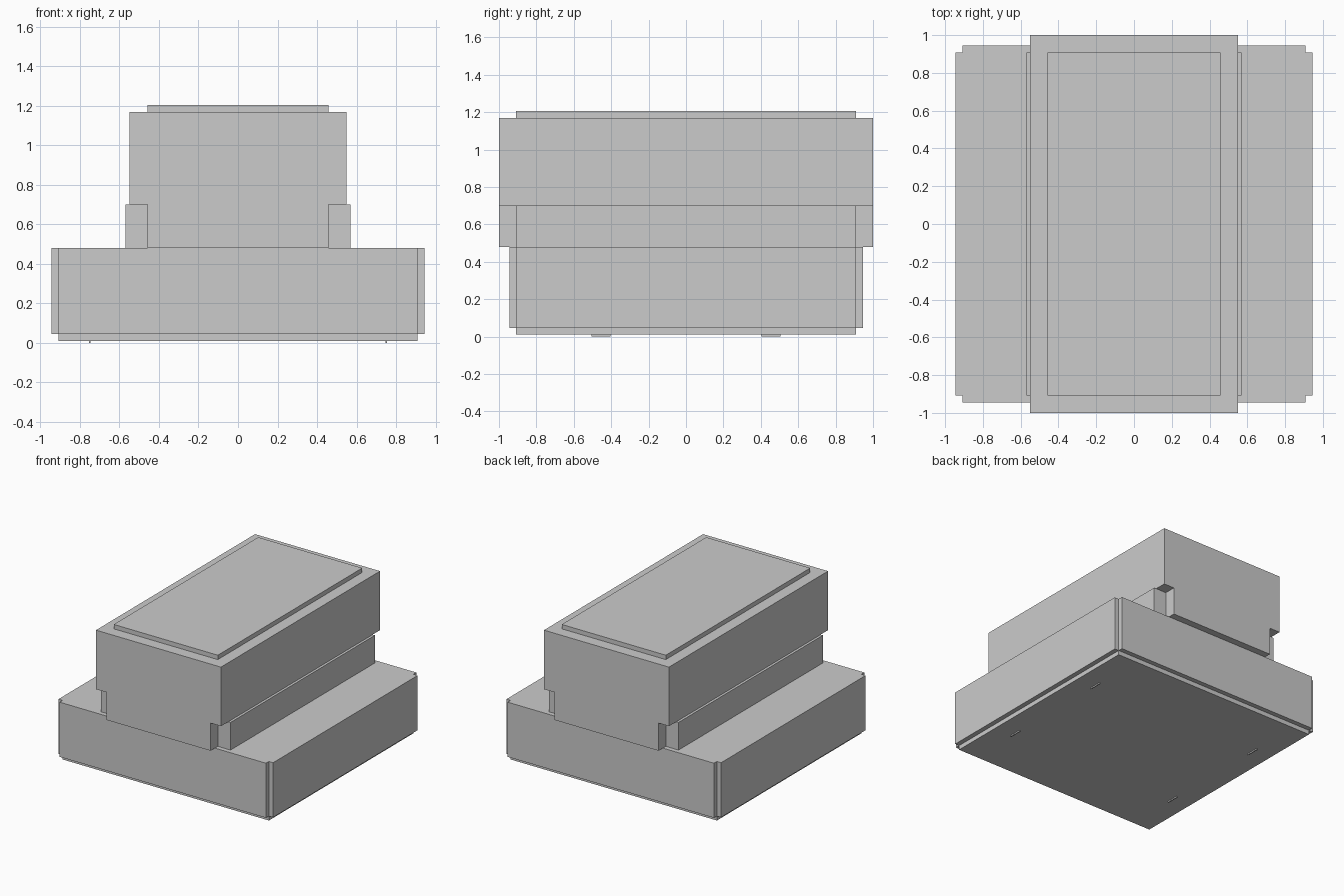
import bpy
import bmesh

if "Cube" in bpy.data.objects:
    bpy.data.objects.remove(bpy.data.objects["Cube"])


def prism(name, outline, axis, start, end):
    """Extrude a closed 2D outline along y (outline is x,z) or z (outline is x,y)."""
    def place(p, d):
        return (p[0], d, p[1]) if axis == 'y' else (p[0], p[1], d)
    bm = bmesh.new()
    face = bm.faces.new([bm.verts.new(place(p, start)) for p in outline])
    ext = bmesh.ops.extrude_face_region(bm, geom=[face])
    offset = (0, end - start, 0) if axis == 'y' else (0, 0, end - start)
    bmesh.ops.translate(bm, vec=offset,
                        verts=[g for g in ext['geom'] if isinstance(g, bmesh.types.BMVert)])
    bmesh.ops.recalc_face_normals(bm, faces=bm.faces)
    mesh = bpy.data.meshes.new(name)
    bm.to_mesh(mesh)
    bm.free()
    obj = bpy.data.objects.new(name, mesh)
    bpy.context.collection.objects.link(obj)
    return obj


def box(name, x0, x1, y0, y1, z0, z1):
    return prism(name, [(x0, y0), (x1, y0), (x1, y1), (x0, y1)], 'z', z0, z1)


# Base: square block with notched vertical corners, on a recessed plinth
A, B = 0.945, 0.908
corners = [(B, A), (B, B), (A, B)]
base = corners[:]
base += [(x, -y) for x, y in reversed(corners)]
base += [(-x, -y) for x, y in corners]
base += [(-x, y) for x, y in reversed(corners)]
prism("base_body", base, 'z', 0.045, 0.48)
box("base_plinth", -B, B, -B, B, 0.01, 0.045)

# Upper housing: T-shaped profile running front to back
half = [(0.458, 0.48), (0.458, 0.70), (0.55, 0.70), (0.55, 1.17)]
prism("upper_housing", half + [(-x, z) for x, z in reversed(half)], 'y', -1.0, 1.0)

# Raised lid panel on top
box("top_panel", -0.458, 0.458, -B, B, 1.17, 1.205)

# Side rails under the housing overhang, and thin feet
for side, s in (("right", 1), ("left", -1)):
    xs = sorted((0.458 * s, 0.57 * s))
    box(side + "_rail", xs[0], xs[1], -B, B, 0.48, 0.70)
    for end, t in (("back", 1), ("front", -1)):
        ys = sorted((0.405 * t, 0.505 * t))
        box(f"{end}_{side}_foot", 0.75 * s - 0.004, 0.75 * s + 0.004,
            ys[0], ys[1], 0.0, 0.01)
